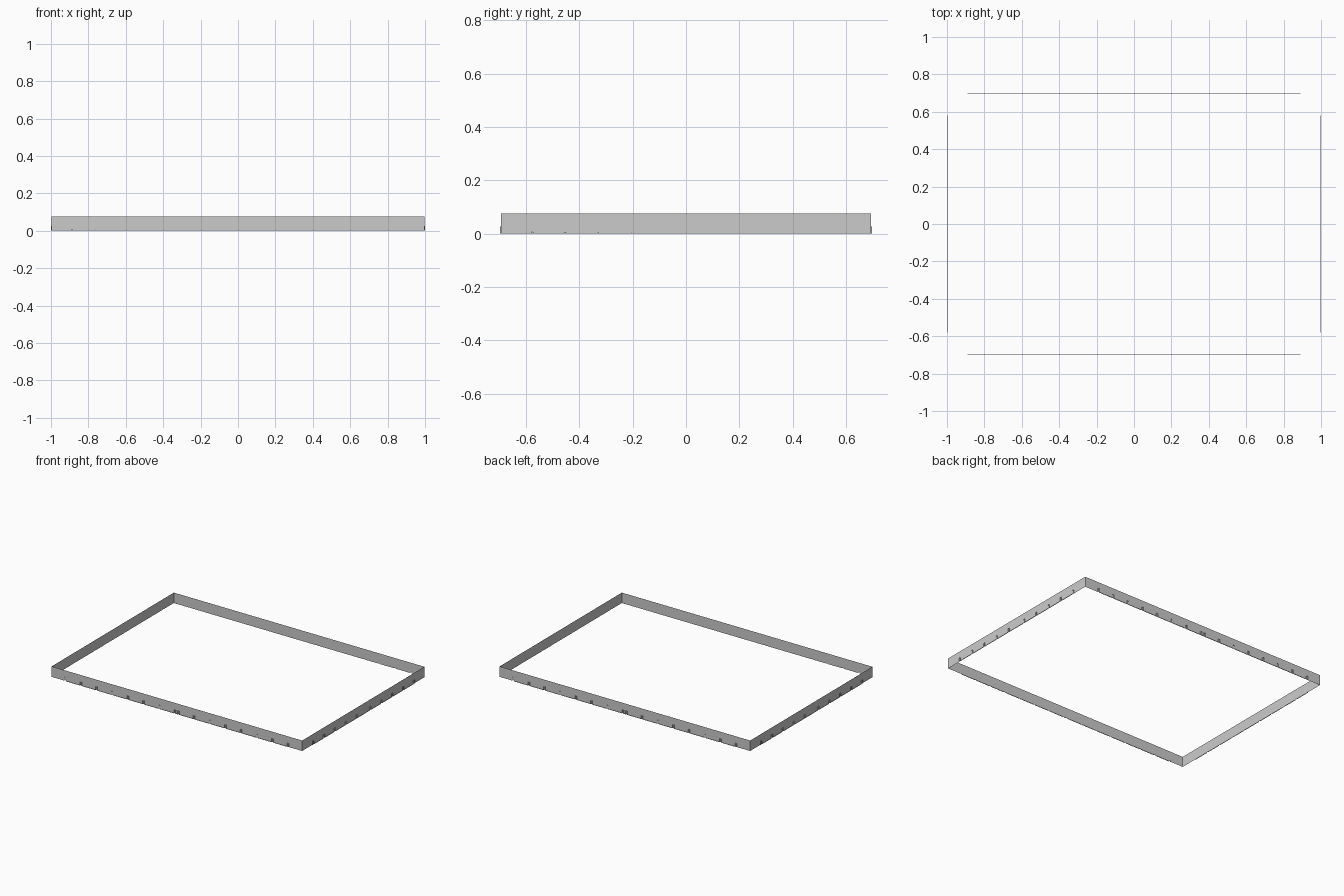
import bpy, bmesh
from mathutils import Vector, Matrix
from math import pi

if "Cube" in bpy.data.objects:
    bpy.data.objects.remove(bpy.data.objects["Cube"])

HEIGHT, NOTCH_H, NOTCH_W, LIP = 0.075, 0.026, 0.012, 0.004
HALF_X, HALF_Y = 0.996, 0.694


def notched_edge(centres):
    """Bottom outline (u, z) running from the first notch to the last."""
    pts = []
    for c in centres:
        a, b = c - NOTCH_W / 2, c + NOTCH_W / 2
        pts += [(a, 0), (a, NOTCH_H), (b, NOTCH_H), (b, 0)]
    return pts


def wall(name, half_len, dist, centres, angle):
    """Thin sheet with notches, whose notched edge is folded outwards as a lip."""
    bm = bmesh.new()
    edge = notched_edge(centres)
    outline = [(-half_len, 0)] + edge + [(half_len, 0), (half_len, HEIGHT), (-half_len, HEIGHT)]
    verts = [bm.verts.new((u, -dist, z)) for u, z in outline]
    bm.faces.new(verts)
    inner = verts[1:1 + len(edge)]
    outer = [bm.verts.new(v.co + Vector((0, -LIP, 0))) for v in inner]
    for i in range(len(inner) - 1):
        bm.faces.new((inner[i + 1], inner[i], outer[i], outer[i + 1]))
    bmesh.ops.triangulate(bm, faces=[f for f in bm.faces if len(f.verts) > 4])
    bm.transform(Matrix.Rotation(angle, 4, 'Z'))
    mesh = bpy.data.meshes.new(name)
    bm.to_mesh(mesh)
    bm.free()
    bpy.context.collection.objects.link(bpy.data.objects.new(name, mesh))


def mirrored(first, step, count):
    half = [first + step * i for i in range(count)]
    return [-c for c in reversed(half)] + half


# Notch positions along the long and short walls
long_notches = mirrored(0.014, 0.1245, 8)
short_notches = mirrored(0.077, 0.124, 5)

# Four walls of the frame
wall("front_wall", HALF_X, HALF_Y, long_notches, 0)
wall("back_wall", HALF_X, HALF_Y, long_notches, pi)
wall("right_wall", HALF_Y, HALF_X, short_notches, pi / 2)
wall("left_wall", HALF_Y, HALF_X, short_notches, -pi / 2)
